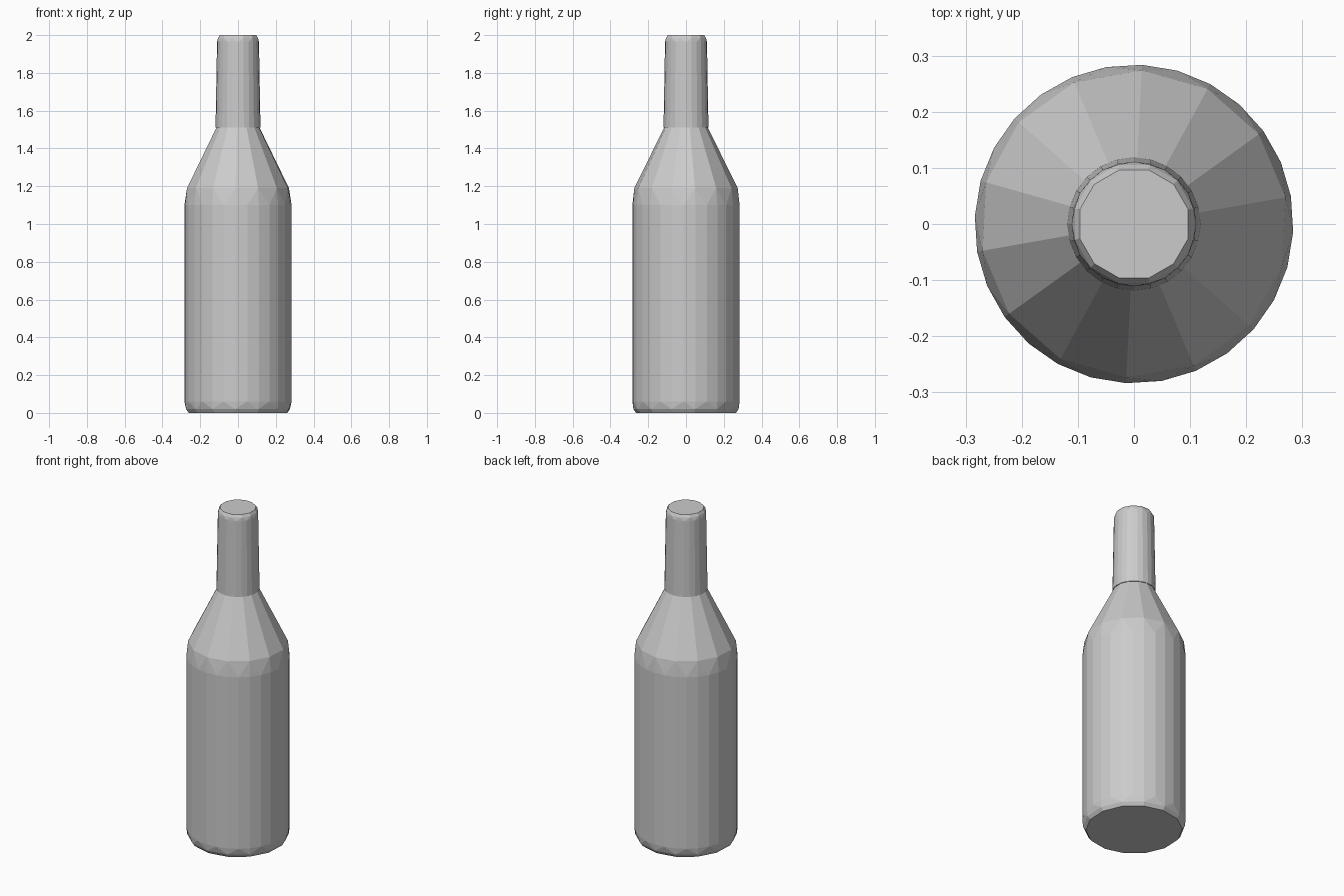
import bpy, bmesh
from math import sin, cos, pi, radians

if "Cube" in bpy.data.objects:
    bpy.data.objects.remove(bpy.data.objects["Cube"])

# One plain grey for the whole bottle
grey = bpy.data.materials.new("plain grey")
grey.use_nodes = True
colour = (0.6, 0.6, 0.6, 1)
grey.diffuse_color = colour
grey.node_tree.nodes["Principled BSDF"].inputs["Base Color"].default_value = colour


def stitch(bm, low, high):
    """Join two rings, with triangle fans where their side counts differ."""
    n, m = len(low), len(high)
    if n == m:
        for i in range(n):
            j = (i + 1) % n
            bm.faces.new((low[i], low[j], high[j], high[i]))
        return
    i = j = 0
    while i < n or j < m:
        a, b = low[i % n], high[j % m]
        if j == m or (i < n and (i + 0.5) / n <= (j + 0.5) / m):
            i += 1
            bm.faces.new((a, low[i % n], b))
        else:
            j += 1
            bm.faces.new((a, high[j % m], b))


def turned(name, profile, turn=0):
    """Closed turned part from (radius, height, sides) rings, bottom to top."""
    bm = bmesh.new()
    rings = []
    for r, z, sides in profile:
        angles = [radians(turn) + 2 * pi * k / sides for k in range(sides)]
        rings.append([bm.verts.new((r * cos(a), r * sin(a), z)) for a in angles])
    for low, high in zip(rings, rings[1:]):
        stitch(bm, low, high)
    bm.faces.new(rings[0][::-1])
    bm.faces.new(rings[-1])
    bmesh.ops.recalc_face_normals(bm, faces=bm.faces)
    mesh = bpy.data.meshes.new(name)
    bm.to_mesh(mesh)
    bm.free()
    mesh.materials.append(grey)
    obj = bpy.data.objects.new(name, mesh)
    bpy.context.collection.objects.link(obj)
    return obj


# Body with chamfered base, straight wall and coarse faceted shoulder
turned("bottle_body", [
    (0.265, 0.0, 14), (0.279, 0.02, 14), (0.284, 0.06, 28),
    (0.284, 1.10, 28), (0.274, 1.19, 14), (0.116, 1.51, 14)], turn=10)

# Neck slightly wider than the shoulder top, with a rounded closed lip
turned("bottle_neck", [
    (0.119, 1.51, 24), (0.111, 1.965, 24),
    (0.109, 1.985, 12), (0.100, 2.0, 12)], turn=15)
